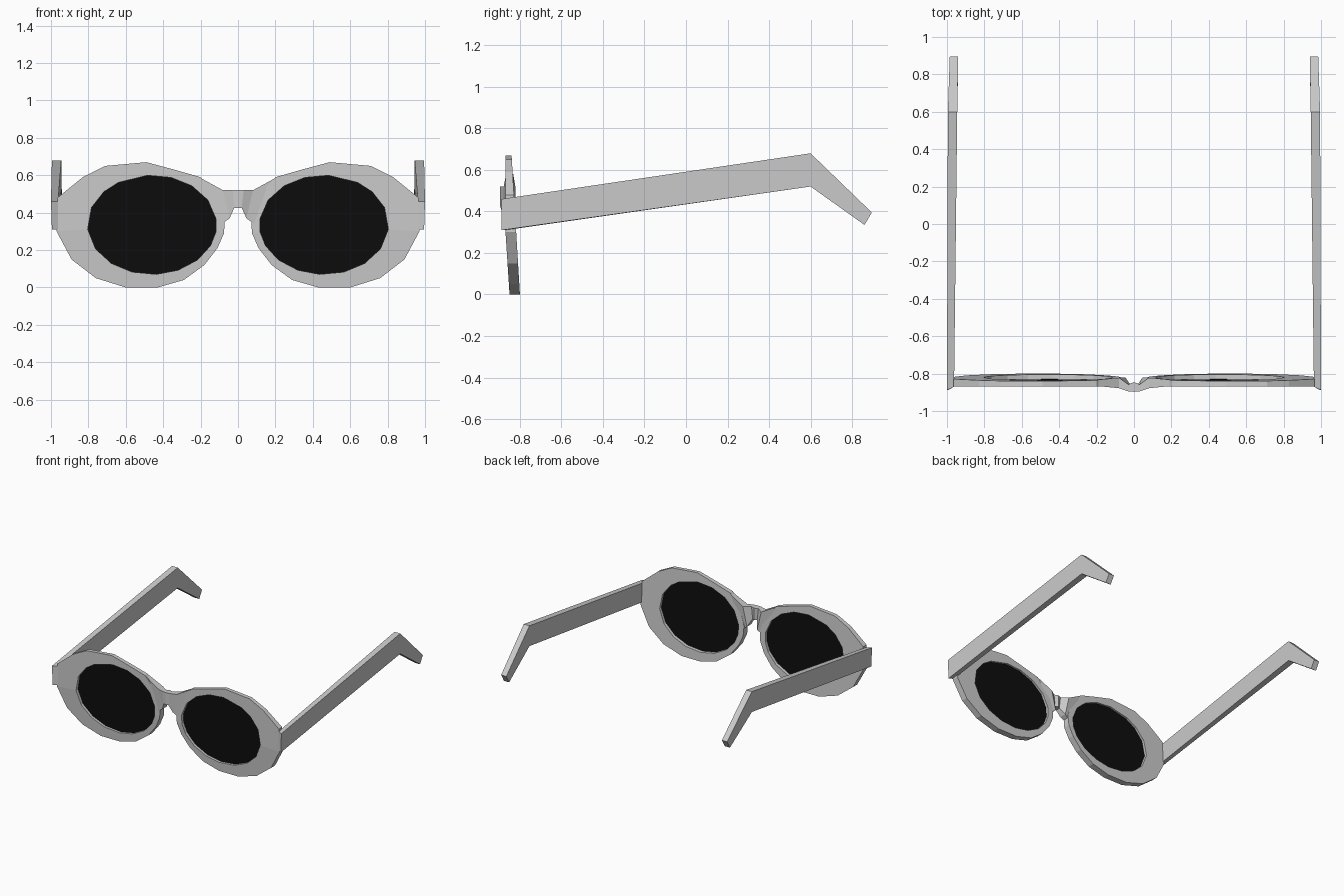
import bpy
import bmesh
from math import atan2, cos, sin

cube = bpy.data.objects.get("Cube")
if cube:
    bpy.data.objects.remove(cube, do_unlink=True)


def material(name, grey):
    mat = bpy.data.materials.new(name)
    mat.use_nodes = True
    colour = (grey, grey, grey, 1)
    mat.diffuse_color = colour
    mat.node_tree.nodes["Principled BSDF"].inputs["Base Color"].default_value = colour
    return mat


frame_grey = material("frame_grey", 0.6)
lens_black = material("lens_black", 0.004)


def loft(name, rings, mat, side=1, closed=False):
    """Skin a row of matching rings; cap the ends, or join last to first."""
    bm = bmesh.new()
    loops = [[bm.verts.new((side * x, y, z)) for x, y, z in ring] for ring in rings]
    pairs = list(zip(loops, loops[1:]))
    if closed:
        pairs.append((loops[-1], loops[0]))
    else:
        bm.faces.new(loops[0])
        bm.faces.new(loops[-1])
    for a, b in pairs:
        for i in range(len(a)):
            j = (i + 1) % len(a)
            bm.faces.new((a[i], a[j], b[j], b[i]))
    bmesh.ops.recalc_face_normals(bm, faces=bm.faces)
    mesh = bpy.data.meshes.new(name)
    bm.to_mesh(mesh)
    bm.free()
    mesh.materials.append(mat)
    obj = bpy.data.objects.new(name, mesh)
    bpy.context.collection.objects.link(obj)
    return obj


# Rim outline (x, z), clockwise from the hinge
outline = [(.965, .48), (.83, .59), (.71, .65), (.49, .67), (.34, .63), (.2, .59),
           (.11, .49), (.07, .37), (.075, .29), (.11, .21), (.18, .12), (.29, .04),
           (.43, 0), (.6, 0), (.76, .05), (.89, .15), (.97, .3)]
centre_x, centre_z = .46, .335
radius_x, radius_z = .345, .265


def lens_point(x, z):
    angle = atan2((z - centre_z) / radius_z, (x - centre_x) / radius_x)
    return centre_x + radius_x * cos(angle), centre_z + radius_z * sin(angle)


opening = [lens_point(x, z) for x, z in outline]


def front_y(z):
    return max(-.87, -.85 - .065 * z)


def back_y(z):
    return -.8 - .06 * z


def lens_y(z):
    return -.83 - .04 * z


def ring(points, depth, shift=0):
    return [(x, depth(z) + shift, z) for x, z in points]


# Temple arm side profile (y, z) with its outer and inner x
arm = [(-.888, .46, 1, .962), (.6, .68, .995, .945), (.895, .395, .985, .94),
       (.86, .335, .985, .94), (.6, .52, .995, .945), (-.888, .31, .995, .962)]

for label, side in (("left", 1), ("right", -1)):
    rim = [ring(outline, front_y), ring(opening, front_y),
           ring(opening, back_y), ring(outline, back_y)]
    loft(label + "_rim", rim, frame_grey, side, closed=True)

    lens = [ring(opening, lens_y, -.003), ring(opening, lens_y, .003)]
    loft(label + "_lens", lens, lens_black, side)

    # The front end of the arm is cut at a slant towards the rim
    outer = [(xo, y, z) for y, z, xo, xi in arm]
    inner = [(xi, max(y, -.87), z) for y, z, xo, xi in arm]
    loft(label + "_temple", [outer, inner], frame_grey, side)


# Nose bridge, lofted through sections that widen into the rims
def section(x_top, z_top, x_low, z_low, front, back):
    return [(x_top, front, z_top), (x_top, back, z_top),
            (x_low, back, z_low), (x_low, front, z_low)]


half = [section(.03, .52, .02, .425, -.895, -.858),
        section(.08, .52, .045, .37, -.878, -.822),
        section(.19, .58, .1, .33, -.867, -.832)]
mirrored = [[(-x, y, z) for x, y, z in s] for s in reversed(half)]
middle = section(0, .52, 0, .425, -.897, -.845)
loft("nose_bridge", mirrored + [middle] + half, frame_grey)
